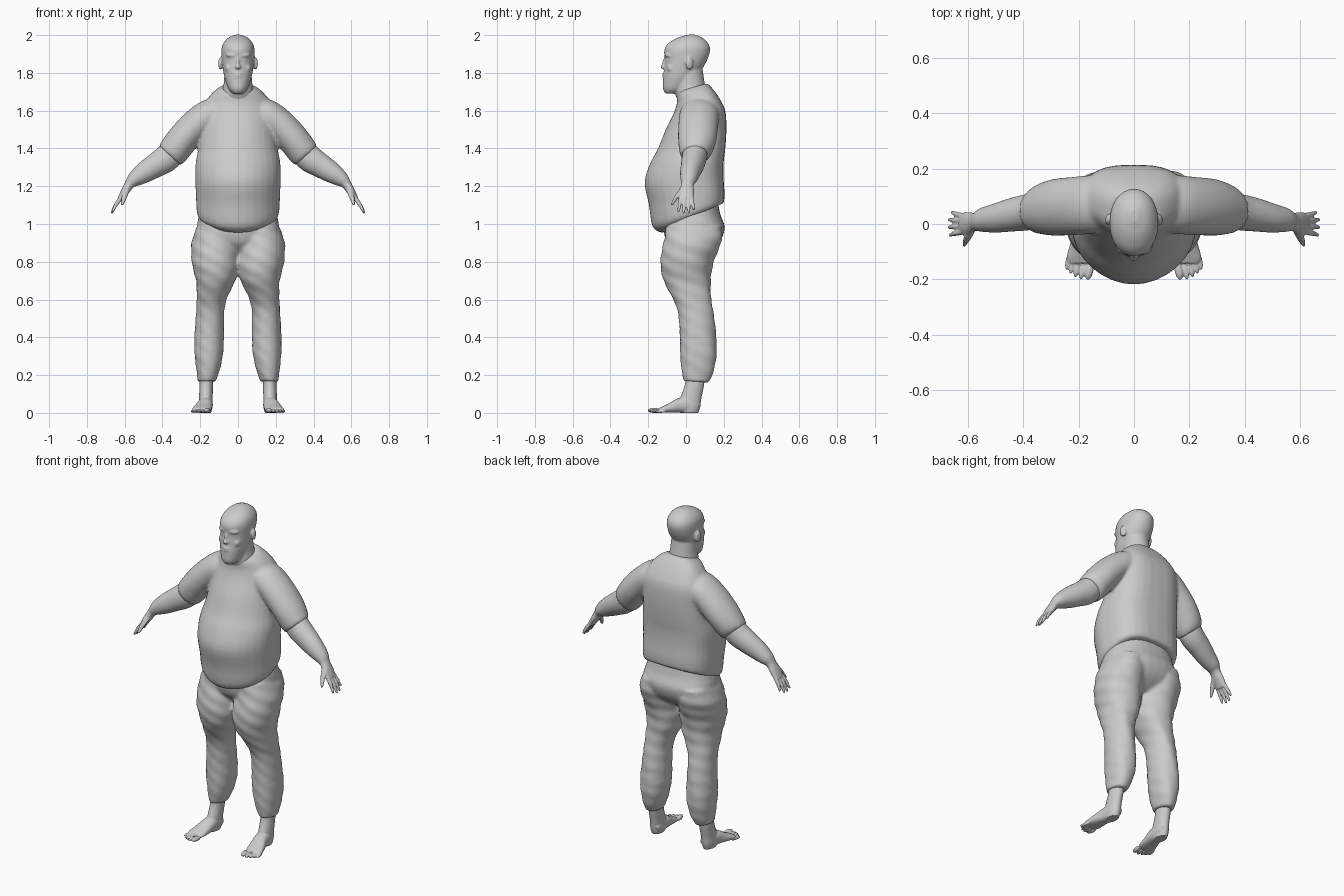
import bpy, bmesh, math
from mathutils import Vector, Matrix

grey = bpy.data.materials.new("plain_grey")
grey.diffuse_color = (0.6, 0.6, 0.6, 1)
SIDES = 32


def flow(rows, steps=4):
    """Smoothly fill in rows between the given ones."""
    rows = [Vector(r) for r in rows]
    out = []
    for i in range(len(rows) - 1):
        a, b, c, d = rows[max(i - 1, 0)], rows[i], rows[i + 1], rows[min(i + 2, len(rows) - 1)]
        for k in range(steps):
            t = k / steps
            out.append(0.5 * (2 * b + (c - a) * t + (2 * a - 5 * b + 4 * c - d) * t * t
                              + (3 * b - 3 * c + d - a) * t ** 3))
    return out + [rows[-1]]


def skin_rings(bm, rings):
    """Bridge a list of vertex rings and cap both ends."""
    loops = [[bm.verts.new(p) for p in ring] for ring in rings]
    for a, b in zip(loops, loops[1:]):
        for i in range(SIDES):
            j = (i + 1) % SIDES
            bm.faces.new((a[i], a[j], b[j], b[i]))
    bm.faces.new(loops[0])
    bm.faces.new(loops[-1])


def oval(front, back):
    """Unit superellipse outline with its own power for front and back."""
    pts = []
    for i in range(SIDES):
        a = 2 * math.pi * i / SIDES
        c, s = math.cos(a), math.sin(a)
        p = front if s < 0 else back
        pts.append((math.copysign(abs(c) ** (2 / p), c), math.copysign(abs(s) ** (2 / p), s)))
    return pts


def stack(bm, rows, front=2.1, back=2.1, fold=0.0):
    """Upright loft; row = (z front, z back, centre x, half width, y front, y back)."""
    rings = []
    for zf, zb, cx, rx, yf, yb in flow(rows):
        cy, ry = (yf + yb) / 2, (yb - yf) / 2
        ring = []
        for u, v in oval(front, back):
            k = 1 + fold * math.sin(3 * math.atan2(v, u) + 48 * zf) * math.sin(31 * zf + 2 * u)
            ring.append((cx + rx * u * k, cy + ry * v * k, zf + (zb - zf) * (v + 1) / 2))
        rings.append(ring)
    skin_rings(bm, rings)


def tube(bm, rows, side_axis, power=2.0):
    """Loft along a path; row = (x, y, z, half size on side axis, half size across it)."""
    side = Vector(side_axis)
    rows = flow(rows)
    pts = [Vector(r[:3]) for r in rows]
    rings = []
    for i, r in enumerate(rows):
        d = pts[min(i + 1, len(pts) - 1)] - pts[max(i - 1, 0)]
        across = d.cross(side).normalized()
        rings.append([pts[i] + side * r[3] * u + across * r[4] * v for u, v in oval(power, power)])
    skin_rings(bm, rings)


def blob(bm, loc, size, turn=0.0):
    m = Matrix.Translation(loc) @ Matrix.Rotation(turn, 4, 'Z') @ Matrix.Diagonal((*size, 1))
    bmesh.ops.create_uvsphere(bm, u_segments=16, v_segments=10, radius=1, matrix=m)


def finish(bm, name, voxel, smooth):
    """Fuse the overlapping shells into one soft surface."""
    bmesh.ops.recalc_face_normals(bm, faces=bm.faces)
    me = bpy.data.meshes.new(name)
    bm.to_mesh(me)
    bm.free()
    me.materials.append(grey)
    for p in me.polygons:
        p.use_smooth = True
    ob = bpy.data.objects.new(name, me)
    bpy.context.collection.objects.link(ob)
    r = ob.modifiers.new("fuse", 'REMESH')
    r.mode = 'VOXEL'
    r.voxel_size = voxel
    r.use_smooth_shade = True
    s = ob.modifiers.new("soften", 'SMOOTH')
    s.factor = 0.5
    s.iterations = smooth
    return ob


# shirt: big belly, broad flat back, short snug sleeves
bm = bmesh.new()
stack(bm, [(0.952, 1.105, 0, 0.180, -0.125, 0.175), (0.985, 1.11, 0, 0.214, -0.177, 0.198),
           (1.1, 1.16, 0, 0.222, -0.196, 0.204), (1.22, 1.24, 0, 0.225, -0.219, 0.199),
           (1.32, 1.32, 0, 0.224, -0.190, 0.199), (1.40, 1.40, 0, 0.210, -0.148, 0.208),
           (1.50, 1.50, 0, 0.198, -0.108, 0.214), (1.58, 1.60, 0, 0.190, -0.068, 0.208),
           (1.64, 1.67, 0, 0.165, -0.048, 0.174), (1.68, 1.72, 0, 0.125, -0.048, 0.138),
           (1.70, 1.745, 0, 0.088, -0.048, 0.112)], 1.9, 2.8)
for s in (-1, 1):
    tube(bm, [(s * 0.08, 0.07, 1.60, 0.09, 0.07), (s * 0.15, 0.07, 1.578, 0.105, 0.083),
              (s * 0.22, 0.065, 1.525, 0.105, 0.085), (s * 0.29, 0.06, 1.452, 0.102, 0.084),
              (s * 0.34, 0.053, 1.387, 0.088, 0.082), (s * 0.362, 0.047, 1.362, 0.072, 0.076)],
         (0, 1, 0))
finish(bm, "shirt", 0.010, 3)

# trousers: hips and two baggy legs
bm = bmesh.new()
stack(bm, [(1.14, 1.14, 0, 0.18, -0.10, 0.165), (1.05, 1.05, 0, 0.205, -0.12, 0.182),
           (0.98, 0.98, 0, 0.216, -0.12, 0.205), (0.90, 0.90, 0, 0.19, -0.10, 0.175),
           (0.84, 0.84, 0, 0.11, -0.04, 0.10)], 2.2, 2.4)
for s in (-1, 1):
    legs = [(1.0, 0.115, 0.10, -0.10, 0.192), (0.92, 0.124, 0.120, -0.115, 0.188),
            (0.85, 0.122, 0.124, -0.132, 0.160), (0.78, 0.117, 0.122, -0.136, 0.138),
            (0.70, 0.118, 0.103, -0.117, 0.132), (0.62, 0.137, 0.083, -0.076, 0.134),
            (0.55, 0.147, 0.074, -0.047, 0.144), (0.45, 0.151, 0.076, -0.036, 0.156),
            (0.33, 0.154, 0.077, -0.030, 0.163), (0.24, 0.158, 0.064, -0.024, 0.150),
            (0.17, 0.166, 0.046, -0.014, 0.122)]
    stack(bm, [(z, z - 0.01, s * cx, rx, yf, yb) for z, cx, rx, yf, yb in legs], 2.1, 2.1, 0.035)
finish(bm, "trousers", 0.010, 2)

# head: skull, neck and facial features
bm = bmesh.new()
stack(bm, [(1.60, 1.60, 0, 0.085, -0.01, 0.13), (1.68, 1.70, 0, 0.084, -0.055, 0.112),
           (1.74, 1.74, 0, 0.076, -0.058, 0.100), (1.82, 1.82, 0, 0.07, -0.06, 0.088)], 2, 2)
skull = [(1.690, 0.026, -0.107, -0.05), (1.715, 0.050, -0.122, 0.0), (1.77, 0.070, -0.122, 0.05),
         (1.82, 0.080, -0.116, 0.085), (1.87, 0.086, -0.112, 0.113), (1.92, 0.088, -0.115, 0.127),
         (1.955, 0.079, -0.095, 0.118), (1.985, 0.053, -0.047, 0.088), (2.002, 0.016, 0.01, 0.05)]
stack(bm, [(z, z, 0, rx, yf, yb) for z, rx, yf, yb in skull], 2.1, 2.1)
blob(bm, (0, -0.117, 1.832), (0.016, 0.018, 0.012))
blob(bm, (0, -0.112, 1.852), (0.009, 0.014, 0.03))
for z in (1.793, 1.781):
    blob(bm, (0, -0.116, z), (0.024, 0.010, 0.0055))
for s in (-1, 1):
    blob(bm, (s * 0.034, -0.098, 1.893), (0.032, 0.014, 0.011), s * 0.3)
    blob(bm, (s * 0.033, -0.095, 1.869), (0.014, 0.010, 0.007), s * 0.3)
    blob(bm, (s * 0.045, -0.078, 1.825), (0.024, 0.024, 0.026))
    blob(bm, (s * 0.092, 0.018, 1.85), (0.012, 0.022, 0.034), s * 0.3)
finish(bm, "head", 0.0055, 3)

for s, label in ((-1, "left"), (1, "right")):
    # forearm, palm, fingers and thumb
    bm = bmesh.new()
    tube(bm, [(s * 0.30, 0.058, 1.44, 0.06, 0.062), (s * 0.37, 0.045, 1.355, 0.066, 0.072),
              (s * 0.44, 0.034, 1.308, 0.061, 0.064), (s * 0.50, 0.022, 1.27, 0.053, 0.055),
              (s * 0.55, 0.015, 1.235, 0.043, 0.040), (s * 0.575, 0.008, 1.208, 0.033, 0.026),
              (s * 0.60, 0.002, 1.17, 0.041, 0.021), (s * 0.624, 0.002, 1.13, 0.038, 0.015)],
         (0, 1, 0))
    for y0, y1, reach in ((-0.027, -0.040, 0.92), (-0.008, -0.012, 1.0),
                          (0.011, 0.016, 0.98), (0.028, 0.042, 0.8)):
        tube(bm, [(s * 0.612, y0, 1.15, 0.010, 0.011),
                  (s * (0.612 + 0.035 * reach), (y0 + y1) / 2, 1.15 - 0.05 * reach, 0.0095, 0.0105),
                  (s * (0.612 + 0.058 * reach), y1, 1.15 - 0.093 * reach, 0.006, 0.006)], (0, 1, 0))
    tube(bm, [(s * 0.585, -0.012, 1.19, 0.016, 0.016), (s * 0.60, -0.045, 1.15, 0.013, 0.015),
              (s * 0.614, -0.076, 1.10, 0.007, 0.007)], (0, 1, 0))
    finish(bm, label + "_arm", 0.0045, 2)

    # ankle, bare foot and toes
    bm = bmesh.new()
    ankle = [(0.24, 0.162, 0.038, 0.005, 0.105), (0.15, 0.168, 0.036, -0.006, 0.096),
             (0.08, 0.170, 0.036, -0.03, 0.082), (0.03, 0.172, 0.036, -0.04, 0.075),
             (0.0, 0.172, 0.030, -0.03, 0.065)]
    stack(bm, [(z, z, s * cx, rx, yf, yb) for z, cx, rx, yf, yb in ankle], 2, 2)
    tube(bm, [(s * 0.168, 0.06, 0.03, 0.028, 0.028), (s * 0.17, 0.03, 0.043, 0.036, 0.043),
              (s * 0.175, -0.03, 0.040, 0.041, 0.040), (s * 0.186, -0.08, 0.027, 0.047, 0.026),
              (s * 0.193, -0.12, 0.018, 0.050, 0.017), (s * 0.194, -0.14, 0.014, 0.042, 0.012)],
         (1, 0, 0), 2.3)
    for x, y, r in ((0.162, -0.170, 0.015), (0.186, -0.169, 0.0105), (0.206, -0.161, 0.0105),
                    (0.223, -0.149, 0.010), (0.238, -0.134, 0.0095)):
        blob(bm, (s * x, y, r * 0.9), (r, 0.033, r * 0.9), s * 0.2)
    finish(bm, label + "_foot", 0.004, 1)
